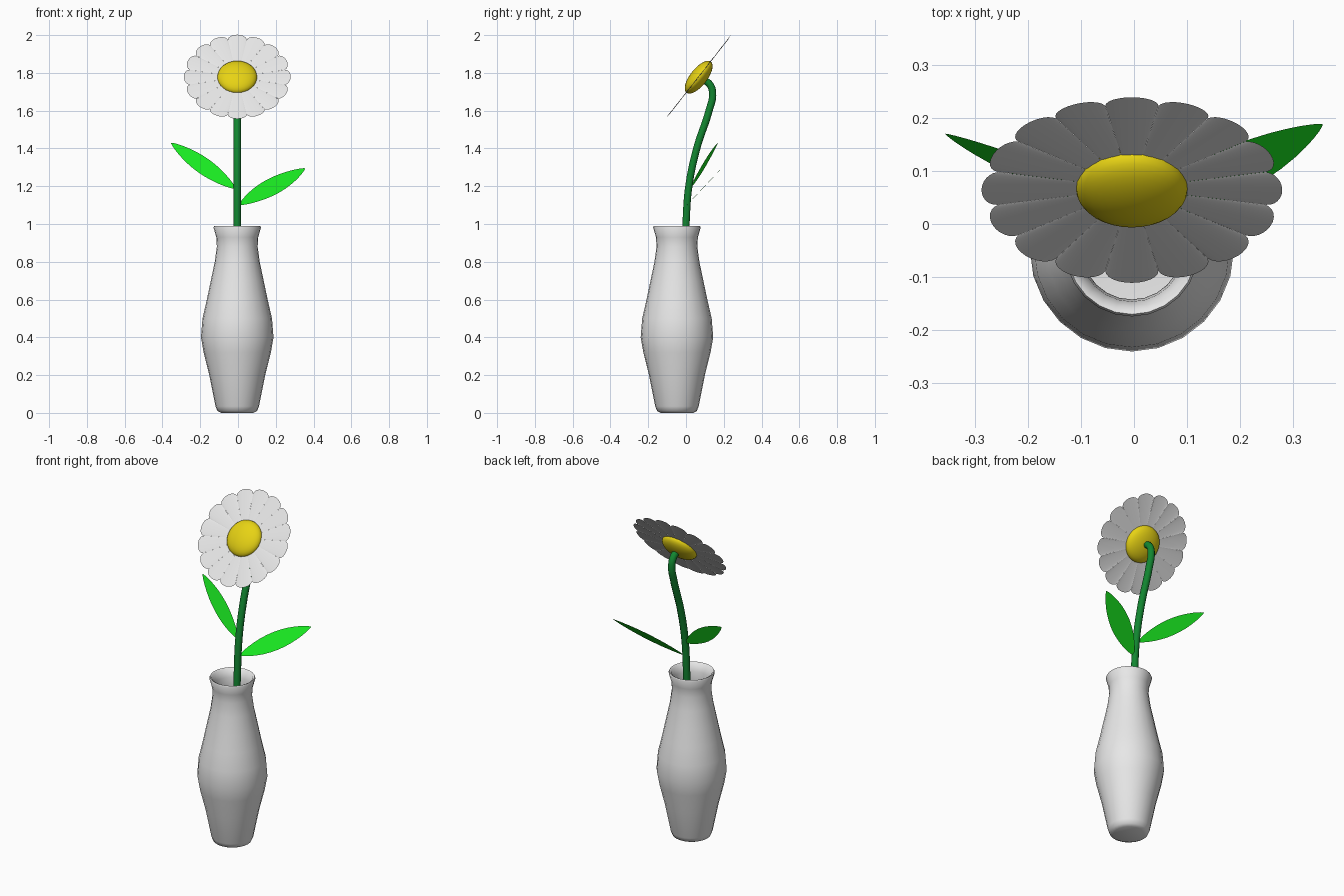
import bpy, bmesh, math
from mathutils import Vector, Matrix

cube = bpy.data.objects.get("Cube")
if cube:
    bpy.data.objects.remove(cube, do_unlink=True)

CX = -0.004                                   # shared centre line of vase, stem and flower
HEAD = Vector((CX, 0.067, 1.777))             # flower centre
TILT = Matrix.Translation(HEAD) @ Matrix.Rotation(math.radians(51.9), 4, 'X')


def material(name, color):
    m = bpy.data.materials.new(name)
    m.use_nodes = True
    m.diffuse_color = (*color, 1)
    m.node_tree.nodes["Principled BSDF"].inputs["Base Color"].default_value = (*color, 1)
    return m


white = material("white", (0.8, 0.8, 0.8))
yellow = material("yellow", (0.8, 0.65, 0.007))
leaf_green = material("leaf green", (0.01, 0.8, 0.015))
stem_green = material("stem green", (0.006, 0.24, 0.03))


def finish(name, bm, mat, angle=60):
    mesh = bpy.data.meshes.new(name)
    bm.to_mesh(mesh)
    bm.free()
    mesh.materials.append(mat)
    obj = bpy.data.objects.new(name, mesh)
    bpy.context.collection.objects.link(obj)
    bpy.ops.object.select_all(action='DESELECT')
    obj.select_set(True)
    bpy.context.view_layer.objects.active = obj
    bpy.ops.object.shade_smooth_by_angle(angle=math.radians(angle))
    return obj


# Vase: outer wall, rounded rim and inner wall turned around the axis
profile = [(0, 0), (0.085, 0), (0.105, 0.01), (0.115, 0.035), (0.148, 0.2),
           (0.178, 0.32), (0.192, 0.4), (0.184, 0.5), (0.161, 0.6), (0.14, 0.7),
           (0.119, 0.8), (0.108, 0.88), (0.111, 0.93), (0.126, 0.982),
           (0.122, 0.99), (0.112, 0.985), (0.098, 0.94), (0.094, 0.88),
           (0.126, 0.7), (0.17, 0.5), (0.177, 0.4), (0.134, 0.2), (0.1, 0.04), (0, 0.03)]
bm = bmesh.new()
verts = [bm.verts.new((r, 0, z)) for r, z in profile]
edges = [bm.edges.new(pair) for pair in zip(verts, verts[1:])]
bmesh.ops.spin(bm, geom=verts + edges, axis=(0, 0, 1), cent=(0, 0, 0),
               angle=math.tau, steps=24, use_duplicate=False)
bmesh.ops.remove_doubles(bm, verts=bm.verts, dist=0.0005)
bmesh.ops.recalc_face_normals(bm, faces=bm.faces)
bmesh.ops.translate(bm, verts=bm.verts, vec=(CX, -0.048, 0))
finish("vase", bm, white)

# Stem: round tube bending over into the back of the flower
path = [(-0.03, 0.1), (-0.015, 0.6), (0, 1.0), (0.015, 1.2), (0.057, 1.4),
        (0.122, 1.6), (0.141, 1.69), (0.125, 1.74), (0.08, 1.768)]
curve = bpy.data.curves.new("stem", 'CURVE')
curve.dimensions = '3D'
curve.bevel_depth = 0.02
curve.bevel_resolution = 3
curve.use_fill_caps = True
spline = curve.splines.new('BEZIER')
spline.bezier_points.add(len(path) - 1)
for point, (y, z) in zip(spline.bezier_points, path):
    point.co = (CX, y, z)
    point.handle_left_type = point.handle_right_type = 'AUTO'
curve.materials.append(stem_green)
stem = bpy.data.objects.new("stem", curve)
bpy.context.collection.objects.link(stem)

# Petals: sixteen gently ridged blades with rounded tips
bm = bmesh.new()
COUNT, STEPS = 16, 12
for i in range(COUNT):
    turn = Matrix.Rotation(math.tau * i / COUNT, 4, 'Z')
    hub = bm.verts.new(TILT @ Vector((0, 0, 0)))
    rim = []
    for k in range(STEPS + 1):
        t = math.pi * (k / STEPS - 0.5)
        p = Vector((-0.05 * math.sin(t), 0.252 + 0.031 * math.cos(t), 0.004 * math.cos(t)))
        rim.append(bm.verts.new(TILT @ turn @ p))
    for a, b in zip(rim, rim[1:]):
        bm.faces.new((hub, a, b))
finish("petals", bm, white)

# Flower centre: flattened ball
bm = bmesh.new()
bmesh.ops.create_uvsphere(bm, u_segments=32, v_segments=16, radius=1,
                          matrix=TILT @ Matrix.Diagonal((0.105, 0.105, 0.045, 1)))
finish("flower_center", bm, yellow)


# Leaves: thin blades, narrow at the stem and fuller toward the tip
def leaf(name, base, tip, side, width):
    base, tip = Vector(base), Vector(tip)
    axis = tip - base
    side = Vector(side)
    side = (side - side.project(axis)).normalized()
    bm = bmesh.new()
    rows = []
    n = 16
    for k in range(n + 1):
        f = (1 - math.cos(math.pi * k / n)) / 2
        half = width / 2 * math.sin(math.pi * f) ** 0.75
        mid = base + axis * f
        rows.append([bm.verts.new(mid + side * half * s) for s in (-1, 0, 1)])
    for r, q in zip(rows, rows[1:]):
        for j in range(2):
            bm.faces.new((r[j], q[j], q[j + 1], r[j + 1]))
    bmesh.ops.remove_doubles(bm, verts=bm.verts, dist=0.0005)
    bmesh.ops.recalc_face_normals(bm, faces=bm.faces)
    if sum((f.normal.z for f in bm.faces)) < 0:
        bmesh.ops.reverse_faces(bm, faces=bm.faces)
    finish(name, bm, leaf_green)


leaf("left_leaf", (0.005, 0.005, 1.1), (0.355, 0.188, 1.295), (0, 0.69, 0.72), 0.115)
leaf("right_leaf", (-0.01, 0.018, 1.185), (-0.355, 0.17, 1.43), (0.62, 0.2, 0.75), 0.09)
